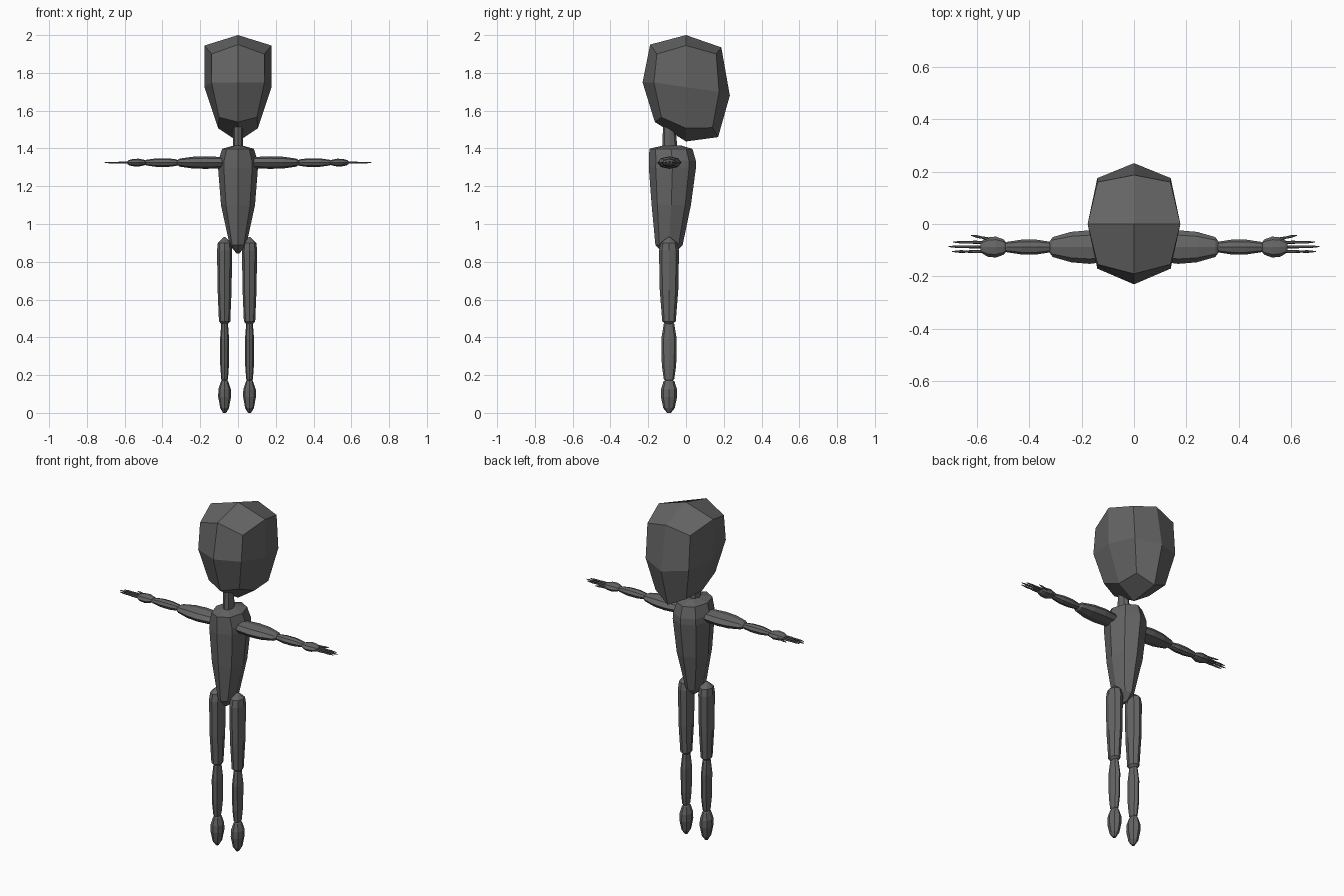
import bpy
import bmesh
from math import cos, sin, pi
from mathutils import Vector, Matrix

if "Cube" in bpy.data.objects:
    bpy.data.objects.remove(bpy.data.objects["Cube"])

grey = bpy.data.materials.new("dark grey")
grey.use_nodes = True
grey.diffuse_color = (0.13, 0.13, 0.13, 1)
grey.node_tree.nodes["Principled BSDF"].inputs["Base Color"].default_value = (0.13, 0.13, 0.13, 1)

ARM_Y, ARM_Z = -0.088, 1.325
LEG_X, LEG_Y = 0.066, -0.09


def make(name, verts, faces, matrix=None):
    """Flat-shaded mesh object with outward normals."""
    bm = bmesh.new()
    vs = [bm.verts.new(v) for v in verts]
    for f in faces:
        bm.faces.new([vs[i] for i in f])
    if matrix:
        bm.transform(matrix)
    bmesh.ops.recalc_face_normals(bm, faces=bm.faces)
    mesh = bpy.data.meshes.new(name)
    bm.to_mesh(mesh)
    bm.free()
    mesh.materials.append(grey)
    obj = bpy.data.objects.new(name, mesh)
    bpy.context.collection.objects.link(obj)
    return obj


def loft(name, rings, matrix=None, sides=8):
    """Skin along z; each ring is (z, half width, back-to-front centre, half depth)."""
    verts, faces = [], []
    for z, w, c, d in rings:
        for k in range(sides):
            a = 2 * pi * k / sides
            verts.append((w * cos(a), c + d * sin(a), z))
    for r in range(len(rings) - 1):
        for k in range(sides):
            n = (k + 1) % sides
            a, b = r * sides, (r + 1) * sides
            faces.append((a + k, a + n, b + n, b + k))
    last = (len(rings) - 1) * sides
    faces.append(tuple(range(sides))[::-1])
    faces.append(tuple(range(last, last + sides)))
    return make(name, verts, faces, matrix)


# Head: centre profile, side profile and cheek point, mirrored left to right
centre = [(0, 2.0), (0.187, 1.935), (0.232, 1.68), (0.17, 1.46),
          (0, 1.437), (-0.165, 1.54), (-0.23, 1.75), (-0.19, 1.95)]
side = [(0.177, 0, 1.945), (0.139, 0.16, 1.90), (0.14, 0.175, 1.70), (0.1, 0.14, 1.51),
        (0.105, 0, 1.507), (0.1, -0.13, 1.565), (0.14, -0.17, 1.75), (0.139, -0.154, 1.90)]
cheek = (0.177, 0, 1.724)
verts = [(0, y, z) for y, z in centre]
faces = []
for s in (1, -1):
    base = len(verts)
    verts += [(s * x, y, z) for x, y, z in side + [cheek]]
    for i in range(8):
        n = (i + 1) % 8
        faces.append((i, n, base + n, base + i))
    for i in range(0, 8, 2):
        faces.append((base + 8, base + i, base + i + 1, base + (i + 2) % 8))
make("head", verts, faces)

# Neck
loft("neck", [(1.38, 0.027, -0.085, 0.042), (1.48, 0.026, -0.088, 0.035),
              (1.6, 0.022, -0.09, 0.03)])

# Torso
loft("torso", [(0.845, 0.008, -0.09, 0.03), (0.888, 0.044, -0.09, 0.072),
               (1.1, 0.09, -0.078, 0.104), (1.3, 0.106, -0.072, 0.125),
               (1.335, 0.104, -0.072, 0.124), (1.398, 0.084, -0.08, 0.114),
               (1.415, 0.025, -0.075, 0.05)])

thigh = [(0.465, 0.012, 0, 0.012), (0.485, 0.03, 0, 0.036), (0.65, 0.037, 0, 0.049),
         (0.86, 0.04, 0, 0.053), (0.9, 0.036, 0, 0.044), (0.93, 0.005, 0, 0.006)]
shin = [(0.165, 0.012, 0, 0.015), (0.18, 0.018, 0, 0.028), (0.25, 0.023, 0, 0.038),
        (0.39, 0.024, 0, 0.041), (0.47, 0.018, 0, 0.028), (0.485, 0.01, 0, 0.014)]
foot = [(0, 0.008, 0, 0.01), (0.025, 0.023, 0, 0.03), (0.085, 0.034, 0, 0.043),
        (0.125, 0.033, 0, 0.042), (0.167, 0.019, 0, 0.029), (0.178, 0.01, 0, 0.014)]
upper_arm = [(0.06, 0.02, 0, 0.035), (0.09, 0.03, 0, 0.055), (0.17, 0.033, 0, 0.064),
             (0.24, 0.031, 0, 0.058), (0.31, 0.021, 0, 0.038), (0.325, 0.01, 0, 0.018)]
forearm = [(0.312, 0.008, 0, 0.012), (0.325, 0.017, 0, 0.021), (0.37, 0.023, 0, 0.028),
           (0.43, 0.023, 0, 0.028), (0.485, 0.015, 0, 0.02), (0.497, 0.008, 0, 0.01)]
palm = [(0.485, 0.009, 0, 0.014), (0.497, 0.015, 0, 0.029), (0.527, 0.021, 0, 0.04),
        (0.557, 0.019, 0, 0.037), (0.577, 0.014, 0, 0.026), (0.585, 0.008, 0, 0.014)]

for label, s in (("left", 1), ("right", -1)):
    # Leg
    leg = Matrix.Translation((s * LEG_X - 0.005, LEG_Y, 0))
    for part, rings in (("thigh", thigh), ("shin", shin), ("foot", foot)):
        loft(f"{label}_{part}", rings, leg)

    # Arm, with the loft axis laid sideways
    arm = Matrix.Translation((0, ARM_Y, ARM_Z)) @ Matrix.Rotation(s * pi / 2, 4, "Y")
    for part, rings in (("upper_arm", upper_arm), ("forearm", forearm), ("palm", palm)):
        loft(f"{label}_{part}", rings, arm)

    # Fingers and thumb: start and end as (x, y)
    digits = {"index_finger": ((0.565, -0.07), (0.69, -0.069)),
              "middle_finger": ((0.57, -0.088), (0.708, -0.086)),
              "little_finger": ((0.565, -0.105), (0.695, -0.105)),
              "thumb": ((0.53, -0.062), (0.622, -0.043))}
    for part, (a, b) in digits.items():
        start = Vector((s * a[0], a[1], ARM_Z))
        way = Vector((s * b[0], b[1], ARM_Z)) - start
        size = way.length
        turn = way.to_track_quat("Z", "Y").to_matrix().to_4x4()
        sections = []
        for t, w in ((0, 0.5), (0.1, 0.9), (0.35, 1), (0.55, 0.75), (0.75, 0.85), (1, 0.3)):
            sections.append((t * size, 0.006 * w, 0, 0.006 * w))
        loft(f"{label}_{part}", sections, Matrix.Translation(start) @ turn, sides=6)
